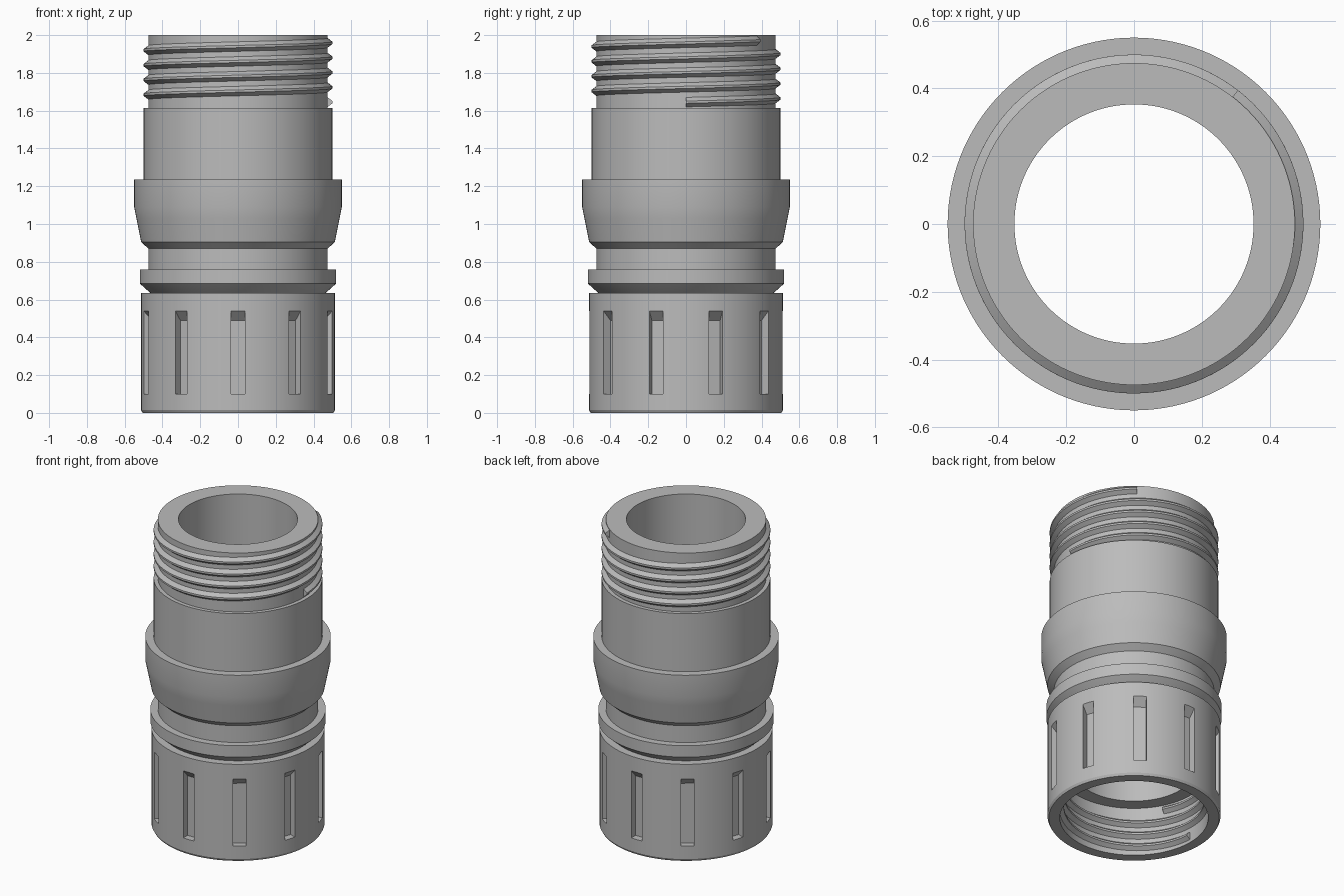
import bpy
import bmesh
import math

if "Cube" in bpy.data.objects:
    bpy.data.objects.remove(bpy.data.objects["Cube"])

SEGMENTS = 120
PITCH = 0.0785

grey = bpy.data.materials.new("plain grey")
grey.use_nodes = True
grey.diffuse_color = (0.5, 0.5, 0.5, 1)
grey.node_tree.nodes["Principled BSDF"].inputs["Base Color"].default_value = grey.diffuse_color


def finish(name, bm):
    bmesh.ops.recalc_face_normals(bm, faces=bm.faces)
    mesh = bpy.data.meshes.new(name)
    bm.to_mesh(mesh)
    bm.free()
    mesh.materials.append(grey)
    obj = bpy.data.objects.new(name, mesh)
    bpy.context.collection.objects.link(obj)
    return obj


def smooth(obj):
    bpy.ops.object.select_all(action="DESELECT")
    obj.select_set(True)
    bpy.context.view_layer.objects.active = obj
    bpy.ops.object.shade_smooth_by_angle(angle=math.radians(25))


def sweep(name, section, steps, start=0.0, turns=1.0, rise=0.0, closed=True):
    """Carry a closed (radius, height) section around z, rising per turn."""
    bm = bmesh.new()
    rings = []
    for i in range(steps if closed else steps + 1):
        t = turns * i / steps
        a = start + t * math.tau
        rings.append([bm.verts.new((r * math.cos(a), r * math.sin(a), z + rise * t))
                      for r, z in section])
    n = len(section)
    for i in range(steps):
        p, q = rings[i], rings[(i + 1) % len(rings)]
        for j in range(n):
            k = (j + 1) % n
            bm.faces.new((p[j], q[j], q[k], p[k]))
    if not closed:
        bm.faces.new(rings[0])
        bm.faces.new(rings[-1])
    return finish(name, bm)


def thread(name, root, crest, z, turns, start=0.0):
    section = [(root, z - 0.029), (crest, z - 0.006), (crest, z + 0.006), (root, z + 0.029)]
    smooth(sweep(name, section, int(turns * SEGMENTS), start, turns, PITCH, False))


# Fitting body: bore, groove, collar, bulge and threaded neck
body = sweep("fitting_body", [
    (0.353, 0.32), (0.45, 0.32), (0.45, 0.625), (0.47, 0.64),
    (0.52, 0.685), (0.52, 0.76), (0.475, 0.76), (0.475, 0.87),
    (0.513, 0.905), (0.538, 1.03), (0.55, 1.09), (0.55, 1.235),
    (0.50, 1.235), (0.50, 1.615), (0.475, 1.615), (0.475, 2.0), (0.353, 2.0)], SEGMENTS)
smooth(body)

# Coupling nut with a chamfered rim
nut = sweep("coupling_nut", [
    (0.44, 0.0), (0.505, 0.0), (0.513, 0.015), (0.513, 0.635), (0.44, 0.635)], SEGMENTS)

# Grip slots around the nut, with sloping upper ends
bm = bmesh.new()
side = [(0.467, 0.1), (0.6, 0.1), (0.6, 0.635), (0.467, 0.49)]
for i in range(10):
    a = -math.pi / 2 + i * math.tau / 10
    c, s = math.cos(a), math.sin(a)
    left, right = [[bm.verts.new((r * c - w * s, r * s + w * c, z)) for r, z in side]
                   for w in (-0.038, 0.038)]
    bm.faces.new(left)
    bm.faces.new(right)
    for j in range(4):
        k = (j + 1) % 4
        bm.faces.new((left[j], left[k], right[k], right[j]))
cutter = finish("slot_cutter", bm)
cutter.hide_render = True

cut = nut.modifiers.new("slots", "BOOLEAN")
cut.operation = "DIFFERENCE"
cut.solver = "EXACT"
cut.object = cutter
bpy.context.view_layer.objects.active = nut
bpy.ops.object.modifier_apply(modifier=cut.name)
bpy.data.objects.remove(cutter)
smooth(nut)

# Outer thread on the neck and inner thread in the nut
thread("outer_thread", 0.47, 0.50, 1.645, 4.145)
thread("inner_thread", 0.445, 0.415, 0.045, 3.07, math.radians(181))
